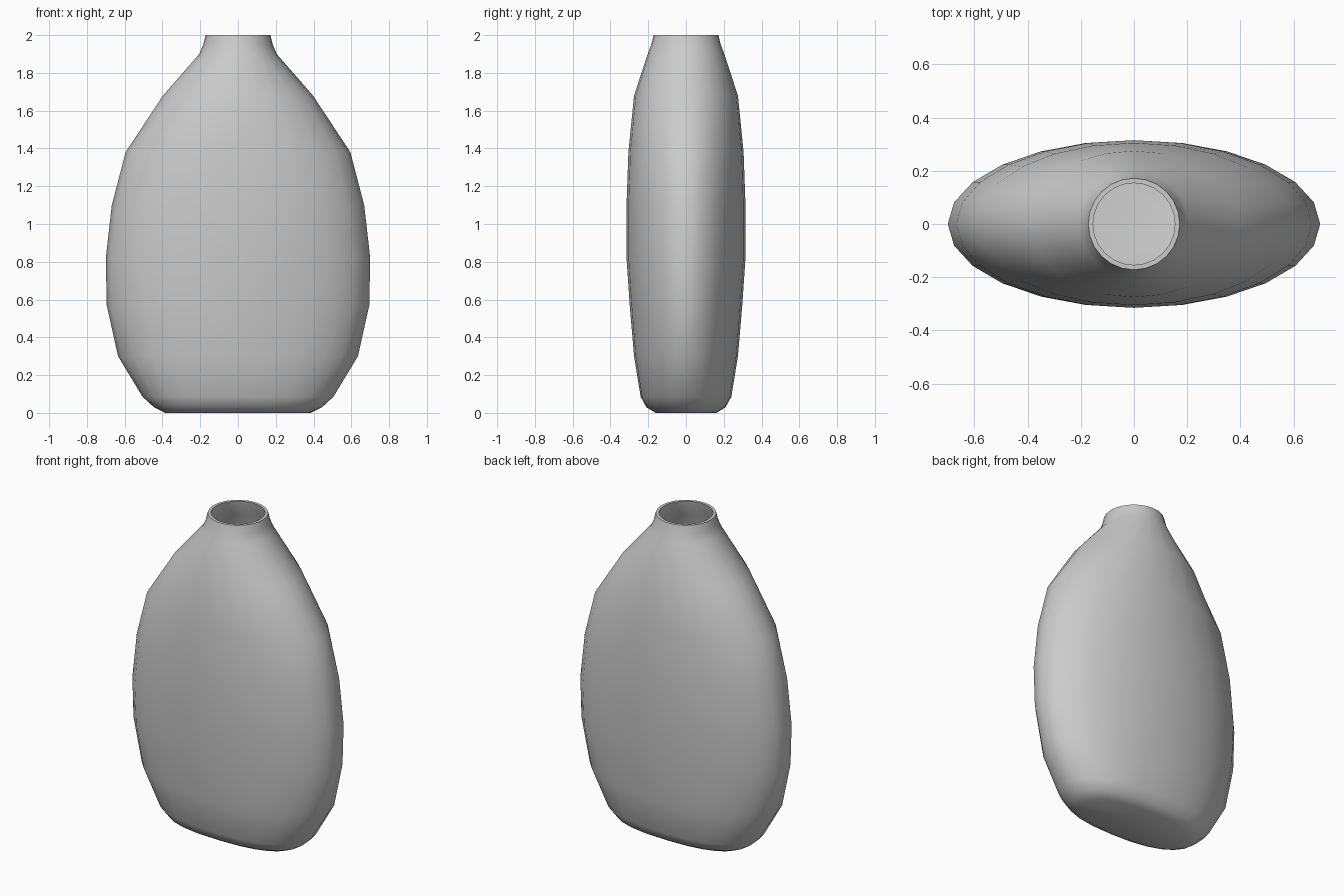
import bpy, bmesh
from math import cos, sin, pi, radians, copysign

cube = bpy.data.objects.get("Cube")
if cube:
    bpy.data.objects.remove(cube, do_unlink=True)

SIDES = 24
WALL = 0.025
LIP = 0.018

# Body profile from base to rim: height, half width, half depth, squareness
PROFILE = [
    (0.00, 0.385, 0.160, 2.4),
    (0.03, 0.445, 0.210, 2.4),
    (0.085, 0.505, 0.240, 2.3),
    (0.30, 0.635, 0.275, 2.1),
    (0.57, 0.695, 0.298, 2.0),
    (0.82, 0.700, 0.315, 2.0),
    (1.10, 0.668, 0.315, 2.0),
    (1.38, 0.595, 0.305, 2.0),
    (1.68, 0.397, 0.275, 2.0),
    (1.90, 0.205, 0.203, 2.0),
    (1.95, 0.184, 0.184, 2.0),
    (2.00, 0.172, 0.172, 2.0),
]


def add_ring(bm, z, rx, ry, power):
    """One rounded cross-section of the vase."""
    ring = []
    for i in range(SIDES):
        a = 2 * pi * i / SIDES
        c, s = cos(a), sin(a)
        x = copysign(abs(c) ** (2 / power), c) * rx
        y = copysign(abs(s) ** (2 / power), s) * ry
        ring.append(bm.verts.new((x, y, z)))
    return ring


glaze = bpy.data.materials.new("grey_glaze")
glaze.use_nodes = True
grey = (0.6, 0.6, 0.6, 1)
glaze.diffuse_color = grey
glaze.node_tree.nodes["Principled BSDF"].inputs["Base Color"].default_value = grey

# Outer wall upwards, over the lip, then the inner wall down to the floor
bm = bmesh.new()
rings = [add_ring(bm, *p) for p in PROFILE]
for z, rx, ry, power in PROFILE[:0:-1]:
    wall = LIP if z > 1.85 else WALL
    rings.append(add_ring(bm, z, rx - wall, ry - wall, power))

for low, high in zip(rings, rings[1:]):
    for i in range(SIDES):
        j = (i + 1) % SIDES
        bm.faces.new((low[i], low[j], high[j], high[i]))

# Underside and inner floor
bm.faces.new(rings[0][::-1])
bm.faces.new(rings[-1])

mesh = bpy.data.meshes.new("vase")
bm.to_mesh(mesh)
bm.free()
mesh.materials.append(glaze)
vase = bpy.data.objects.new("vase", mesh)
bpy.context.collection.objects.link(vase)

# Smooth walls with a crisp rim
bpy.context.view_layer.objects.active = vase
vase.select_set(True)
bpy.ops.object.shade_smooth_by_angle(angle=radians(50))
